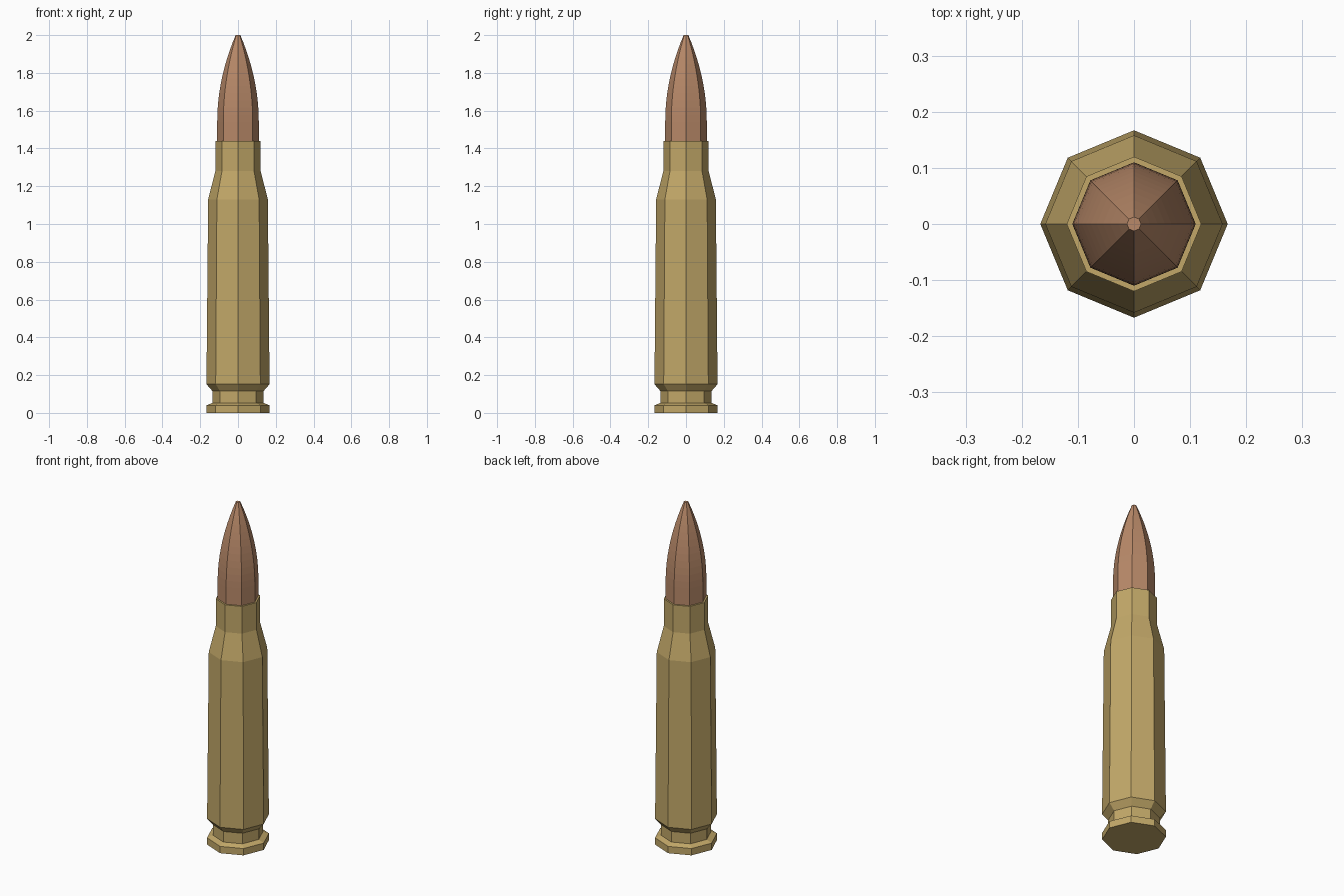
import bpy, bmesh
from math import cos, sin, pi

if "Cube" in bpy.data.objects:
    bpy.data.objects.remove(bpy.data.objects["Cube"])

SIDES = 8


def material(name, color):
    m = bpy.data.materials.new(name)
    m.diffuse_color = (*color, 1)
    m.use_nodes = True
    m.node_tree.nodes["Principled BSDF"].inputs["Base Color"].default_value = m.diffuse_color
    return m


def lathe(name, profile, mat):
    """Flat-shaded octagonal solid from (radius, z) points, capped at both ends."""
    bm = bmesh.new()
    rings = [[bm.verts.new((r * cos(2 * pi * i / SIDES), r * sin(2 * pi * i / SIDES), z))
              for i in range(SIDES)] for r, z in profile]
    for a, b in zip(rings, rings[1:]):
        for i in range(SIDES):
            j = (i + 1) % SIDES
            bm.faces.new((a[i], a[j], b[j], b[i]))
    bm.faces.new(rings[0][::-1])
    bm.faces.new(rings[-1])
    bmesh.ops.recalc_face_normals(bm, faces=bm.faces)
    mesh = bpy.data.meshes.new(name)
    bm.to_mesh(mesh)
    bm.free()
    mesh.materials.append(mat)
    ob = bpy.data.objects.new(name, mesh)
    bpy.context.collection.objects.link(ob)
    return ob


brass = material("brass", (0.54, 0.39, 0.14))
copper = material("copper", (0.48, 0.25, 0.14))

# Casing: rim, extractor groove, tapered body, shoulder, neck and mouth lip
lathe("casing", [(0.167, 0), (0.167, 0.04), (0.135, 0.053), (0.135, 0.115),
                 (0.167, 0.152), (0.158, 1.13), (0.12, 1.28), (0.12, 1.44),
                 (0.109, 1.44), (0.109, 1.40)], brass)

# Bullet: straight shank, then a curved nose with a small flat tip
START, TIP, R, R_TIP, STEPS = 1.54, 2.0, 0.11, 0.0125, 12
nose = [(R - (R - R_TIP) * (k / STEPS) ** 2, START + (TIP - START) * k / STEPS)
        for k in range(STEPS + 1)]
lathe("bullet", [(R, 1.41)] + nose, copper)
